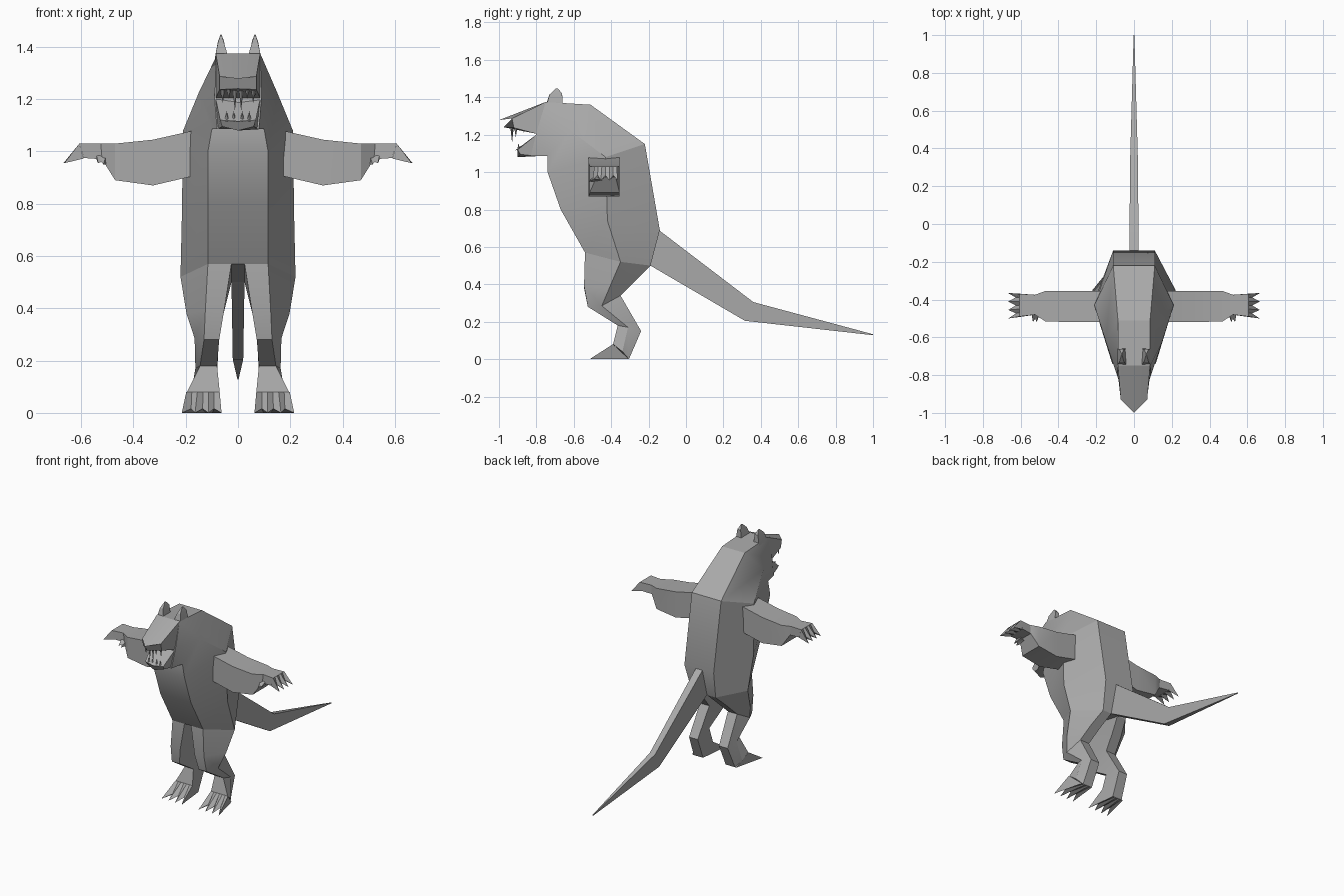
import bpy, bmesh, math
from mathutils import Vector

if "Cube" in bpy.data.objects:
    bpy.data.objects.remove(bpy.data.objects["Cube"])

grey = bpy.data.materials.new("grey fur")
grey.diffuse_color = (0.4, 0.4, 0.4, 1)
grey.use_nodes = True
grey.node_tree.nodes["Principled BSDF"].inputs["Base Color"].default_value = grey.diffuse_color


def finish(name, bm, mirror=False):
    """Turn a bmesh into an object, optionally mirrored across x."""
    if mirror:
        geo = bmesh.ops.duplicate(bm, geom=bm.verts[:] + bm.edges[:] + bm.faces[:])["geom"]
        for v in geo:
            if isinstance(v, bmesh.types.BMVert):
                v.co.x *= -1
    bmesh.ops.recalc_face_normals(bm, faces=bm.faces[:])
    me = bpy.data.meshes.new(name)
    bm.to_mesh(me)
    bm.free()
    me.materials.append(grey)
    ob = bpy.data.objects.new(name, me)
    bpy.context.collection.objects.link(ob)
    bpy.ops.object.select_all(action='DESELECT')
    bpy.context.view_layer.objects.active = ob
    ob.select_set(True)
    bpy.ops.object.shade_smooth_by_angle(angle=math.radians(25))
    return ob


def add_loft(bm, rings, start=True, end=True):
    """Skin a row of equal-length closed rings."""
    rows = [[bm.verts.new(p) for p in r] for r in rings]
    n = len(rows[0])
    for a, b in zip(rows, rows[1:]):
        for i in range(n):
            j = (i + 1) % n
            bm.faces.new((a[i], a[j], b[j], b[i]))
    if start:
        bm.faces.new(rows[0])
    if end:
        bm.faces.new(rows[-1])


def both(half):
    """Complete a half ring by mirroring it across x."""
    return half + [(-x, y, z) for x, y, z in reversed(half) if x > 0]


def add_claws(bm, top, bottom, tips, depth, count=4):
    """Wedge ending in pointed claws; each argument is an edge (a, b)."""
    n = 2 * count - 1
    row = lambda e: [Vector(e[0]).lerp(Vector(e[1]), i / (n - 1)) for i in range(n)]
    t, b, f = row(top), row(bottom), row(tips)
    f = [p if i % 2 == 0 else p.lerp((t[i] + b[i]) / 2, depth) for i, p in enumerate(f)]
    t, f, b = [[bm.verts.new(p) for p in r] for r in (t, f, b)]
    for i in range(n - 1):
        for p, q in ((t, f), (f, b), (b, t)):
            bm.faces.new((p[i], p[i + 1], q[i + 1], q[i]))
    for i in (0, n - 1):
        bm.faces.new((t[i], f[i], b[i]))


def add_spike(bm, x, y, z, length, r):
    """Four-sided tooth; negative length points down."""
    ring = [bm.verts.new((x + r * dx, y + r * dy, z)) for dx, dy in ((1, 0), (0, 1), (-1, 0), (0, -1))]
    tip = bm.verts.new((x, y, z + length))
    bm.faces.new(ring)
    for i in range(4):
        bm.faces.new((ring[i], ring[(i + 1) % 4], tip))


# torso, neck and skull: front strip, side ridge, back strip
bm = bmesh.new()
add_loft(bm, [both(r) for r in (
    [(.115, -.54, .57), (.22, -.35, .52), (.09, -.19, .50)],
    [(.115, -.67, .80), (.215, -.42, .74), (.11, -.14, .69)],
    [(.115, -.74, 1.0), (.21, -.43, 1.08), (.11, -.22, 1.15)],
    [(.10, -.74, 1.085), (.15, -.62, 1.225), (.085, -.51, 1.36)],
    [(.08, -.83, 1.085), (.09, -.80, 1.21), (.085, -.75, 1.375)])])
finish("torso", bm)

# upper jaw with a pointed nose
bm = bmesh.new()
add_loft(bm, [both(r) for r in (
    [(0, -.75, 1.375), (.085, -.75, 1.375), (.085, -.80, 1.205), (0, -.80, 1.205)],
    [(0, -1.0, 1.278), (.07, -.93, 1.287), (.07, -.92, 1.237), (0, -.975, 1.24)])])
finish("upper_jaw", bm)

# lower jaw
bm = bmesh.new()
add_loft(bm, [both(r) for r in (
    [(0, -.80, 1.19), (.085, -.80, 1.2), (.08, -.80, 1.085), (0, -.80, 1.085)],
    [(0, -.915, 1.115), (.068, -.90, 1.12), (.06, -.885, 1.095), (0, -.90, 1.08)])])
finish("lower_jaw", bm)

# teeth
bm = bmesh.new()
for x, y, s in ((.012, -.93, .085), (.035, -.93, .04), (.058, -.91, .055), (.064, -.87, .03)):
    add_spike(bm, x, y, 1.24, -s, .009)
for x in (.016, .043):
    add_spike(bm, x, -.895, 1.115, .04, .009)
finish("teeth", bm, True)

# ears
bm = bmesh.new()
add_loft(bm, [
    [(.04, -.745, 1.37), (.088, -.745, 1.36), (.088, -.66, 1.35), (.045, -.66, 1.36)],
    [(.053, -.73, 1.415), (.077, -.73, 1.415), (.077, -.662, 1.42), (.053, -.662, 1.42)],
    [(.063, -.695, 1.447), (.067, -.695, 1.447), (.067, -.685, 1.447), (.063, -.685, 1.447)]])
finish("ears", bm, True)

# arms: x, bottom, top, front, back
bm = bmesh.new()
add_loft(bm, [[(x, f, t), (x, b, t), (x + dx, b, lo), (x + dx, f, lo)] for x, dx, lo, t, f, b in (
    (.17, .005, .905, 1.08, -.52, -.355),
    (.325, 0, .87, 1.045, -.52, -.355),
    (.47, 0, .89, 1.03, -.515, -.355),
    (.525, -.005, .97, 1.03, -.48, -.375),
    (.607, -.017, .975, 1.03, -.49, -.37))])
# fingers and thumb
add_claws(bm, ((.607, -.49, 1.03), (.607, -.37, 1.03)), ((.59, -.49, .973), (.59, -.37, .973)),
          ((.665, -.50, .955), (.668, -.365, .955)), .6)
add_claws(bm, ((.50, -.46, 1.0), (.545, -.46, 1.0)), ((.49, -.45, .95), (.54, -.45, .965)),
          ((.515, -.52, .95), (.535, -.52, .955)), .3, 2)
finish("arms", bm, True)

# legs: inner front, outer front, side, outer back, inner back
bm = bmesh.new()
add_loft(bm, [
    [(.025, -.54, .57), (.115, -.54, .57), (.22, -.35, .52), (.09, -.19, .50), (.025, -.19, .50)],
    [(.055, -.545, .38), (.125, -.545, .39), (.197, -.41, .38), (.12, -.27, .42), (.05, -.27, .42)],
    [(.072, -.525, .28), (.13, -.525, .28), (.166, -.45, .285), (.14, -.35, .34), (.07, -.35, .34)],
    [(.08, -.365, .18), (.145, -.365, .18), (.163, -.31, .17), (.145, -.24, .15), (.08, -.24, .15)],
    [(.07, -.39, .08), (.195, -.39, .08), (.185, -.34, .04), (.155, -.305, 0), (.085, -.305, 0)]],
    start=False)
# feet
add_claws(bm, ((.07, -.39, .08), (.198, -.39, .08)), ((.085, -.305, 0), (.165, -.305, 0)),
          ((.063, -.515, 0), (.215, -.515, 0)), .4)
finish("legs", bm, True)

# tail
bm = bmesh.new()
add_loft(bm, [[(-w, y1, z1), (w, y1, z1), (w, y0, z0), (-w, y0, z0)] for w, y1, z1, y0, z0 in (
    (.025, -.145, .69, -.19, .50),
    (.02, .36, .305, .315, .205),
    (.002, 1.0, .133, 1.0, .128))])
finish("tail", bm)
